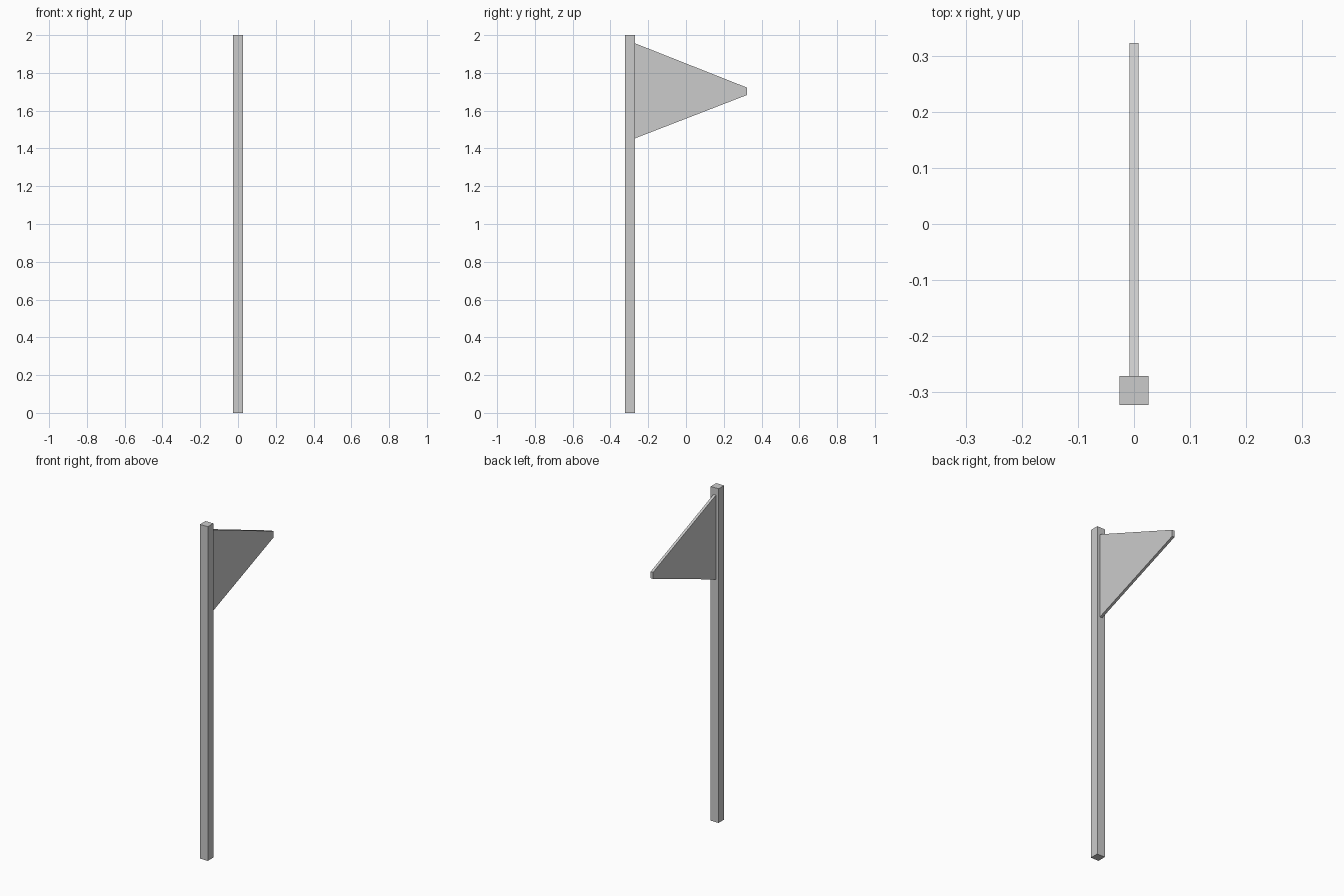
import bpy
import bmesh

if "Cube" in bpy.data.objects:
    bpy.data.objects.remove(bpy.data.objects["Cube"])


def prism(name, profile, half_width):
    """Extrude a (y, z) profile along x, centred on x = 0."""
    bm = bmesh.new()
    face = bm.faces.new([bm.verts.new((-half_width, y, z)) for y, z in profile])
    ext = bmesh.ops.extrude_face_region(bm, geom=[face])
    verts = [v for v in ext["geom"] if isinstance(v, bmesh.types.BMVert)]
    bmesh.ops.translate(bm, verts=verts, vec=(2 * half_width, 0, 0))
    bmesh.ops.recalc_face_normals(bm, faces=bm.faces)
    mesh = bpy.data.meshes.new(name)
    bm.to_mesh(mesh)
    bm.free()
    obj = bpy.data.objects.new(name, mesh)
    bpy.context.collection.objects.link(obj)
    return obj


FRONT, POLE_BACK, TIP = -0.323, -0.271, 0.323

# Square pole
prism("pole", [(FRONT, 0), (POLE_BACK, 0), (POLE_BACK, 2), (FRONT, 2)], 0.026)

# Tapered pennant with a blunt tip
prism("pennant", [(POLE_BACK, 1.453), (TIP, 1.683), (TIP, 1.722), (POLE_BACK, 1.957)], 0.008)
